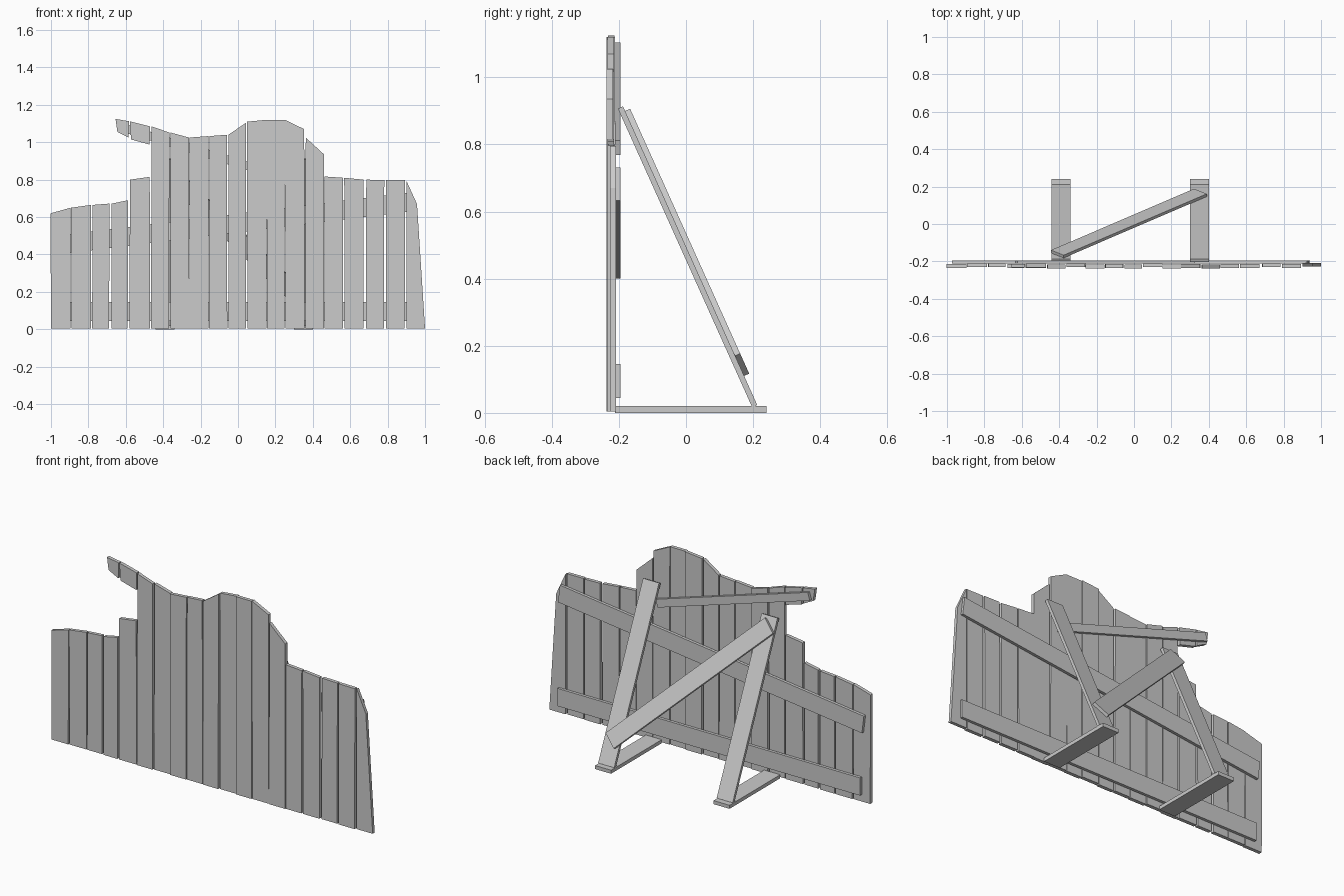
import bpy, bmesh, math, random
from mathutils import Vector

if "Cube" in bpy.data.objects:
    bpy.data.objects.remove(bpy.data.objects["Cube"])

random.seed(4)


def prism(name, pts, origin, u, v, depth):
    """Extrude a 2D outline, drawn along axes u and v, by depth along u x v."""
    u, v = Vector(u).normalized(), Vector(v).normalized()
    n, o = u.cross(v), Vector(origin)
    bm = bmesh.new()
    face = bm.faces.new([bm.verts.new(o + u * a + v * b) for a, b in pts])
    ext = bmesh.ops.extrude_face_region(bm, geom=[face])
    bmesh.ops.translate(bm, vec=n * depth,
                        verts=[g for g in ext["geom"] if isinstance(g, bmesh.types.BMVert)])
    bmesh.ops.recalc_face_normals(bm, faces=bm.faces)
    me = bpy.data.meshes.new(name)
    bm.to_mesh(me)
    bm.free()
    ob = bpy.data.objects.new(name, me)
    bpy.context.collection.objects.link(ob)
    return ob


def bar(p, q, w):
    """Outline of a straight board of width w from p to q."""
    p, q = Vector(p), Vector(q)
    d = (q - p).normalized() * (w / 2)
    s = Vector((-d.y, d.x))
    return [p - s, q - s, q + s, p + s]


X, Z = (1, 0, 0), (0, 0, 1)


def upright(name, pts, back_y, depth):
    # X cross Z points to -y, so the outline is the back face
    return prism(name, pts, (0, back_y, 0), X, Z, depth)


# Front planks: left x, right x, top left z, top right z
planks = [
    (-1.0, -.895, .62, .65), (-.89, -.785, .65, .665), (-.78, -.688, .665, .672),
    (-.676, -.588, .672, .69), (-.58, -.472, .80, .815), (-.465, -.367, 1.085, 1.052),
    (-.362, -.262, 1.052, 1.025), (-.259, -.157, 1.025, 1.033), (-.155, -.06, 1.033, 1.04),
    (-.052, .044, 1.04, 1.105), (.05, .153, 1.11, 1.12), (.155, .25, 1.12, 1.12),
    (.254, .354, 1.12, 1.07), (.36, .46, 1.025, .935), (.463, .562, .817, .81),
    (.57, .672, .81, .80), (.684, .782, .80, .798), (.79, .894, .798, .797),
]
for i, (a, b, ta, tb) in enumerate(planks):
    j = [random.uniform(-.003, .003) for _ in range(2)]
    upright(f"plank_{i + 1}", [(a, .004), (b + j[0], .004), (b, tb), (a + j[1], ta)],
            -.211 - random.choice((0, .003, .006)), .02)
upright("plank_19", [(.9, .004), (1.0, .004), (.957, .67), (.9, .795)], -.209, .018)

# Overhanging branch ends
upright("branch_tip", [(-.645, 1.055), (-.585, 1.025), (-.582, 1.112), (-.655, 1.125)], -.213, .02)
upright("branch_piece", [(-.572, 1.015), (-.473, .988), (-.47, 1.085), (-.578, 1.112)], -.212, .02)

# Rails nailed to the back
upright("lower_rail", bar((-.95, .095), (.94, .095), .1), -.195, .016)
upright("sloping_rail", bar((-.968, .45), (.93, .682), .1), -.195, .016)
upright("branch_rail", bar((.32, .79), (-.63, 1.083), .045), -.195, .016)

# Feet and leaning struts
slope = Vector((0, -.397, .883)).normalized()
base = (0, .194, .024)
for side, x in (("left", -.39), ("right", .35)):
    prism(f"{side}_foot", [(x - .05, -.212), (x + .05, -.212), (x + .05, .24), (x - .05, .24)],
          (0, 0, 0), X, (0, 1, 0), .02)
    # X cross slope points towards the front, so build from the back face forwards
    prism(f"{side}_strut", bar((x, -.008), (x, .968), .1),
          (0, .194 + .912 * .0165, .024 + .41 * .0165), X, slope, .0165)

# Diagonal brace lying on the back of the struts
prism("diagonal_brace", bar((-.41, .92), (.355, .12), .095),
      (0, .194 + .912 * .033, .024 + .41 * .033), X, slope, .0165)
